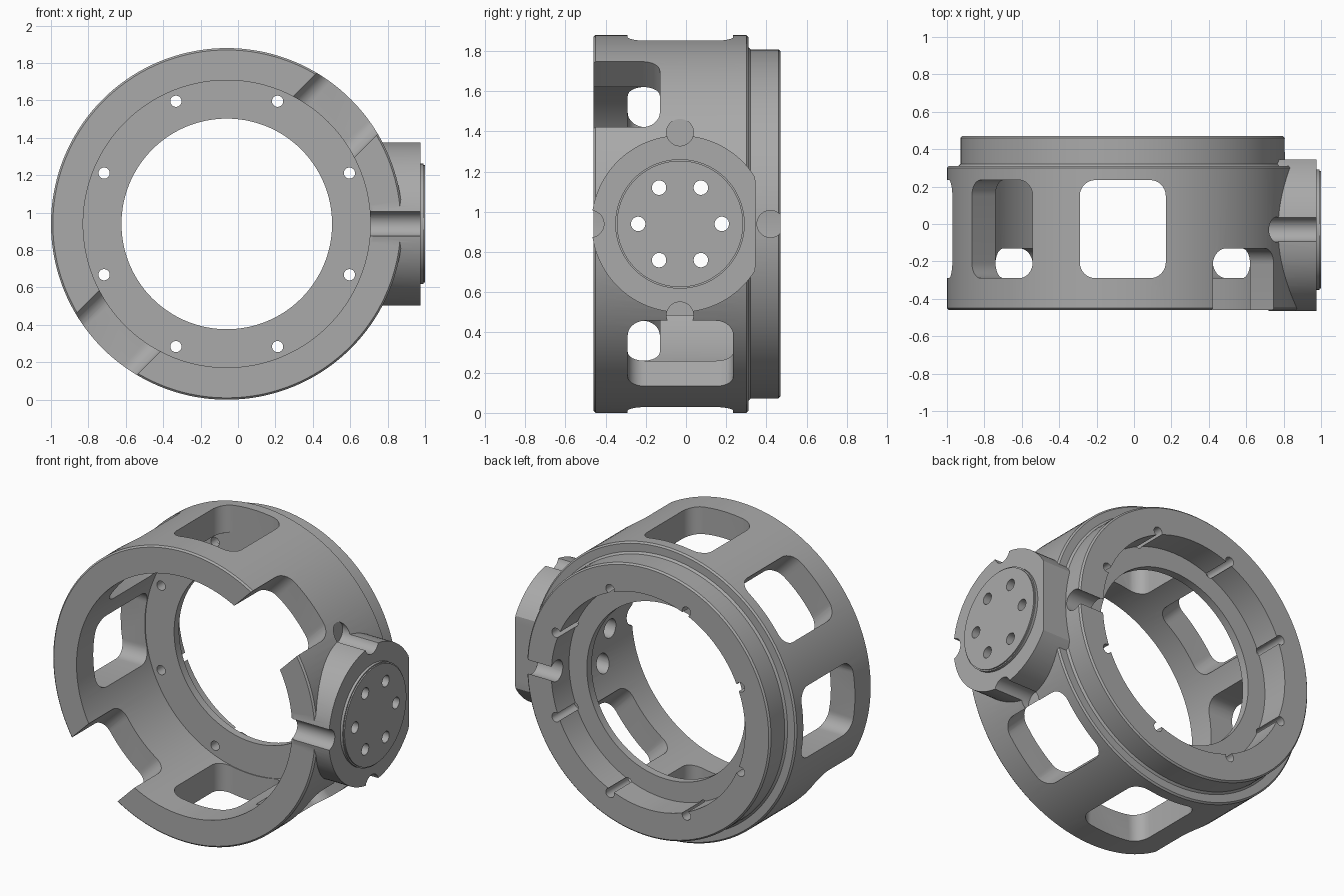
import bpy, bmesh
from math import sin, cos, pi, radians
from mathutils import Vector

cube = bpy.data.objects.get("Cube")
if cube:
    bpy.data.objects.remove(cube, do_unlink=True)

CENTRE = Vector((-0.06, 0, 0.94))      # axis of the ring
BOSS = Vector((0, -0.03, 0.94))        # axis of the side boss
X, Y, Z = Vector((1, 0, 0)), Vector((0, 1, 0)), Vector((0, 0, 1))

grey = bpy.data.materials.new("machined_grey")
grey.use_nodes = True
grey.diffuse_color = (0.4, 0.4, 0.4, 1)
grey.node_tree.nodes["Principled BSDF"].inputs["Base Color"].default_value = (0.4, 0.4, 0.4, 1)


def finish(bm, name):
    bmesh.ops.recalc_face_normals(bm, faces=bm.faces)
    mesh = bpy.data.meshes.new(name)
    bm.to_mesh(mesh)
    bm.free()
    mesh.materials.append(grey)
    obj = bpy.data.objects.new(name, mesh)
    bpy.context.scene.collection.objects.link(obj)
    return obj


def prism(name, outline, origin, u, v, w, start, end):
    """Extrude a 2D outline in the u-v plane along w."""
    bm = bmesh.new()
    loops = [[bm.verts.new(origin + u * p + v * q + w * d) for p, q in outline]
             for d in (start, end)]
    n = len(outline)
    bm.faces.new(loops[0])
    bm.faces.new(loops[1])
    for i in range(n):
        j = (i + 1) % n
        bm.faces.new((loops[0][i], loops[0][j], loops[1][j], loops[1][i]))
    return finish(bm, name)


def circle(r, n=32, p=0, q=0):
    return [(p + r * cos(2 * pi * (i + 0.5) / n), q + r * sin(2 * pi * (i + 0.5) / n))
            for i in range(n)]


def rounded_rect(p0, p1, q0, q1, r, n=8):
    points = []
    corners = ((p1 - r, q1 - r), (p0 + r, q1 - r), (p0 + r, q0 + r), (p1 - r, q0 + r))
    for k, (p, q) in enumerate(corners):
        for i in range(n + 1):
            a = pi / 2 * (k + i / n)
            points.append((p + r * cos(a), q + r * sin(a)))
    return points


def combine(target, tool, operation="DIFFERENCE"):
    mod = target.modifiers.new(operation.lower(), "BOOLEAN")
    mod.operation = operation
    mod.solver = "EXACT"
    mod.object = tool
    bpy.ops.object.select_all(action="DESELECT")
    bpy.context.view_layer.objects.active = target
    target.select_set(True)
    bpy.ops.object.modifier_apply(modifier=mod.name)
    bpy.data.objects.remove(tool, do_unlink=True)


# Ring housing: radius and depth profile turned about the y axis
profile = [(0.768, -0.46), (0.93, -0.46), (0.94, -0.45), (0.94, 0.30), (0.93, 0.31),
           (0.88, 0.31), (0.868, 0.322), (0.868, 0.46), (0.858, 0.47), (0.69, 0.47),
           (0.69, 0.29), (0.563, 0.29), (0.563, 0.24), (0.768, 0.24)]
STEPS = 144
bm = bmesh.new()
rings = []
for s in range(STEPS):
    a = 2 * pi * s / STEPS
    radial = X * cos(a) + Z * sin(a)
    rings.append([bm.verts.new(CENTRE + radial * r + Y * y) for r, y in profile])
for s in range(STEPS):
    one, two = rings[s], rings[(s + 1) % STEPS]
    for i in range(len(profile)):
        j = (i + 1) % len(profile)
        bm.faces.new((one[i], one[j], two[j], two[i]))
housing = finish(bm, "ring_housing")

# Windows around the rim; two of them are notches open to the front
for degrees in range(45, 360, 45):
    a = radians(degrees)
    radial = X * cos(a) + Z * sin(a)
    tangent = Z * cos(a) - X * sin(a)
    front, back = (-0.7, -0.13) if degrees in (45, 225) else (-0.29, 0.235)
    outline = rounded_rect(-0.23, 0.23, front, back, 0.085)
    combine(housing, prism("window_cutter", outline, CENTRE, tangent, Y, radial, 0.6, 1.1))

# Bolt holes through the rear flange
for k in range(8):
    a = pi / 8 + k * pi / 4
    outline = circle(0.03, 24, 0.71 * cos(a), 0.71 * sin(a))
    combine(housing, prism("bolt_hole_cutter", outline, CENTRE, X, Z, Y, 0.1, 0.6))

# Side boss with a flat at the back and a raised pad
flat = 0.345 - BOSS.y
outline = [(min(p, flat), q) for p, q in circle(0.44, 96)]
combine(housing, prism("boss", outline, BOSS, Y, Z, X, 0.72, 0.975), "UNION")
combine(housing, prism("boss_pad", circle(0.322, 96), BOSS, Y, Z, X, 0.9, 0.992), "UNION")
combine(housing, prism("boss_pad_lip", circle(0.314, 96), BOSS, Y, Z, X, 0.91, 1.0), "UNION")

# Boss screw holes, wider on the inside
for k in range(6):
    a = k * pi / 3
    p, q = 0.208 * cos(a), 0.208 * sin(a)
    combine(housing, prism("screw_cutter", circle(0.036, 24, p, q), BOSS, Y, Z, X, 0.5, 1.1))
    combine(housing, prism("counterbore_cutter", circle(0.06, 24, p, q), BOSS, Y, Z, X, 0.5, 0.85))

# Four round channels beside the boss
for p, q, start in ((0, 0.455, 0.72), (0, -0.455, 0.72), (-0.445, 0, 0.6), (0.45, 0, 0.55)):
    combine(housing, prism("channel_cutter", circle(0.067, 32, p, q), BOSS, Y, Z, X, start, 1.1))

bpy.ops.object.select_all(action="DESELECT")
bpy.context.view_layer.objects.active = housing
housing.select_set(True)
bpy.ops.object.shade_smooth_by_angle(angle=radians(30))
